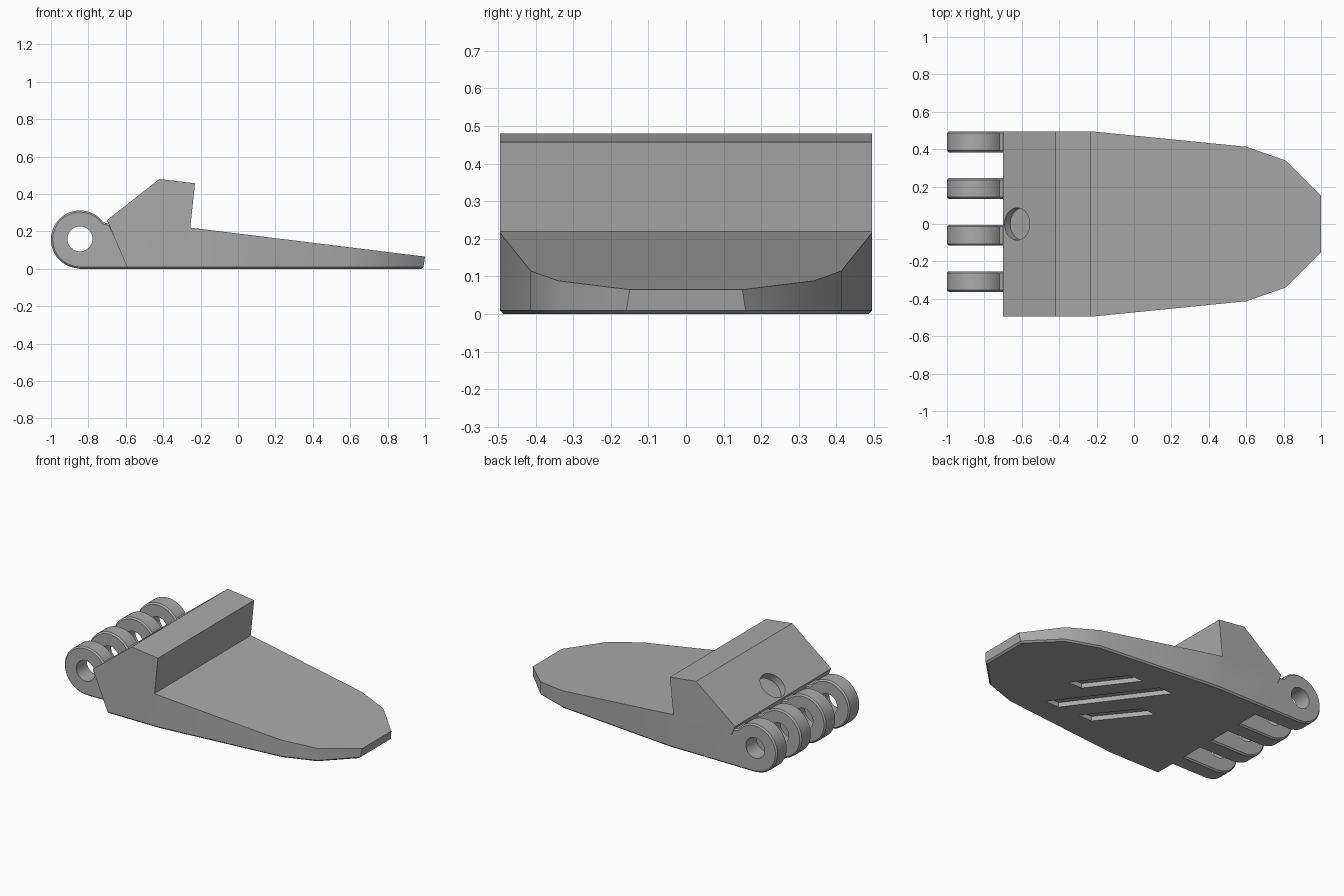
import bpy, bmesh, math
from mathutils import Vector, Matrix

if "Cube" in bpy.data.objects:
    bpy.data.objects.remove(bpy.data.objects["Cube"], do_unlink=True)

grey = bpy.data.materials.new("grey_plastic")
grey.use_nodes = True
grey.diffuse_color = (0.4, 0.4, 0.4, 1)
grey.node_tree.nodes["Principled BSDF"].inputs["Base Color"].default_value = (0.4, 0.4, 0.4, 1)

HALF = 0.495  # half width of the body


def prism(points, lift):
    """Extrude a closed loop of 3D points along a vector."""
    bm = bmesh.new()
    face = bm.faces.new([bm.verts.new(p) for p in points])
    out = bmesh.ops.extrude_face_region(bm, geom=[face], use_keep_orig=True)
    moved = [v for v in out["geom"] if isinstance(v, bmesh.types.BMVert)]
    bmesh.ops.translate(bm, verts=moved, vec=lift)
    bmesh.ops.recalc_face_normals(bm, faces=bm.faces[:])
    return bm


def finish(bm, name):
    bmesh.ops.recalc_face_normals(bm, faces=bm.faces[:])
    mesh = bpy.data.meshes.new(name)
    bm.to_mesh(mesh)
    bm.free()
    mesh.materials.append(grey)
    ob = bpy.data.objects.new(name, mesh)
    bpy.context.collection.objects.link(ob)
    return ob


def select(ob):
    bpy.ops.object.select_all(action="DESELECT")
    ob.select_set(True)
    bpy.context.view_layer.objects.active = ob


def cut(ob, cutter):
    cutter.hide_render = True
    select(ob)
    mod = ob.modifiers.new("cut", "BOOLEAN")
    mod.operation, mod.solver, mod.object = "DIFFERENCE", "EXACT", cutter
    bpy.ops.object.modifier_apply(modifier=mod.name)
    bpy.data.objects.remove(cutter, do_unlink=True)


def cylinder(name, centre, axis, radius, depth):
    bm = bmesh.new()
    turn = Vector((0, 0, 1)).rotation_difference(Vector(axis)).to_matrix().to_4x4()
    bmesh.ops.create_cone(bm, cap_ends=True, segments=48, radius1=radius, radius2=radius,
                          depth=depth, matrix=Matrix.Translation(centre) @ turn)
    return finish(bm, name)


# Body: side profile carried across the width
side = [(-0.59, 0), (0.99, 0), (1, 0.065), (-0.255, 0.22), (-0.23, 0.457),
        (-0.42, 0.48), (-0.70, 0.26)]
bm = prism([(x, -HALF, z) for x, z in side], (0, 2 * HALF, 0))

# Taper towards the tip
plan = [(-0.225, HALF), (0.6, 0.413), (0.81, 0.34), (1, 0.15)]
for (x1, y1), (x2, y2) in zip(plan, plan[1:]):
    for s in (1, -1):
        res = bmesh.ops.bisect_plane(bm, geom=bm.verts[:] + bm.edges[:] + bm.faces[:],
                                     plane_co=(x1, s * y1, 0),
                                     plane_no=(y1 - y2, s * (x2 - x1), 0), clear_outer=True)
        rim = [e for e in res["geom_cut"] if isinstance(e, bmesh.types.BMEdge)]
        bmesh.ops.holes_fill(bm, edges=rim, sides=0)

# Chamfer round the underside, except at the hinge end
bmesh.ops.recalc_face_normals(bm, faces=bm.faces[:])
low = [e for e in bm.edges if all(v.co.z < 0.001 for v in e.verts)
       and any(v.co.x > -0.5 for v in e.verts)]
bmesh.ops.bevel(bm, geom=low, offset=0.01, segments=1, affect="EDGES")
body = finish(bm, "body")

# Slanted grooves in the underside: start x, start y, end x, end y
for x1, y1, x2, y2 in [(0.48, -0.02, 0.26, 0.27), (0.44, -0.275, 0.035, 0.27),
                       (0.19, -0.275, -0.045, 0.02)]:
    loop = [(x1, y1, -0.05), (x1 - 0.1, y1, -0.05), (x2 - 0.1, y2, -0.05), (x2, y2, -0.05)]
    cut(body, finish(prism(loop, (0, 0, 0.08)), "groove_cutter"))

# Round pocket in the rear slope
slope = Vector((0.22, 0, -0.28)).normalized()
cut(body, cylinder("pocket_cutter", (-0.625, 0, 0.319), slope, 0.086, 0.1))
select(body)
bpy.ops.object.shade_smooth_by_angle(angle=math.radians(30))

# Hinge knuckles: rounded, pierced, chamfered rims
CX, R = -0.845, 0.155
arc = [math.radians(270 - 234 * i / 40) for i in range(41)]
outline = [(CX + R * math.cos(a), R + 0.002 + R * math.sin(a)) for a in arc]
outline[0] = (CX, 0)
outline += [(-0.685, 0.24), (-0.57, 0)]
for i, (y1, y2) in enumerate([(0.383, HALF), (0.135, 0.245), (-0.115, -0.005), (-0.363, -0.253)]):
    bm = prism([(x, y1, z) for x, z in outline], (0, y2 - y1, 0))
    rims = [e for e in bm.edges if abs(e.verts[0].co.y - e.verts[1].co.y) < 1e-5]
    bmesh.ops.bevel(bm, geom=rims, offset=0.009, segments=1, affect="EDGES")
    knuckle = finish(bm, f"hinge_knuckle_{i + 1}")
    cut(knuckle, cylinder("pin_cutter", (CX, (y1 + y2) / 2, 0.16), (0, 1, 0), 0.067, 0.3))
    select(knuckle)
    bpy.ops.object.shade_smooth_by_angle(angle=math.radians(30))
